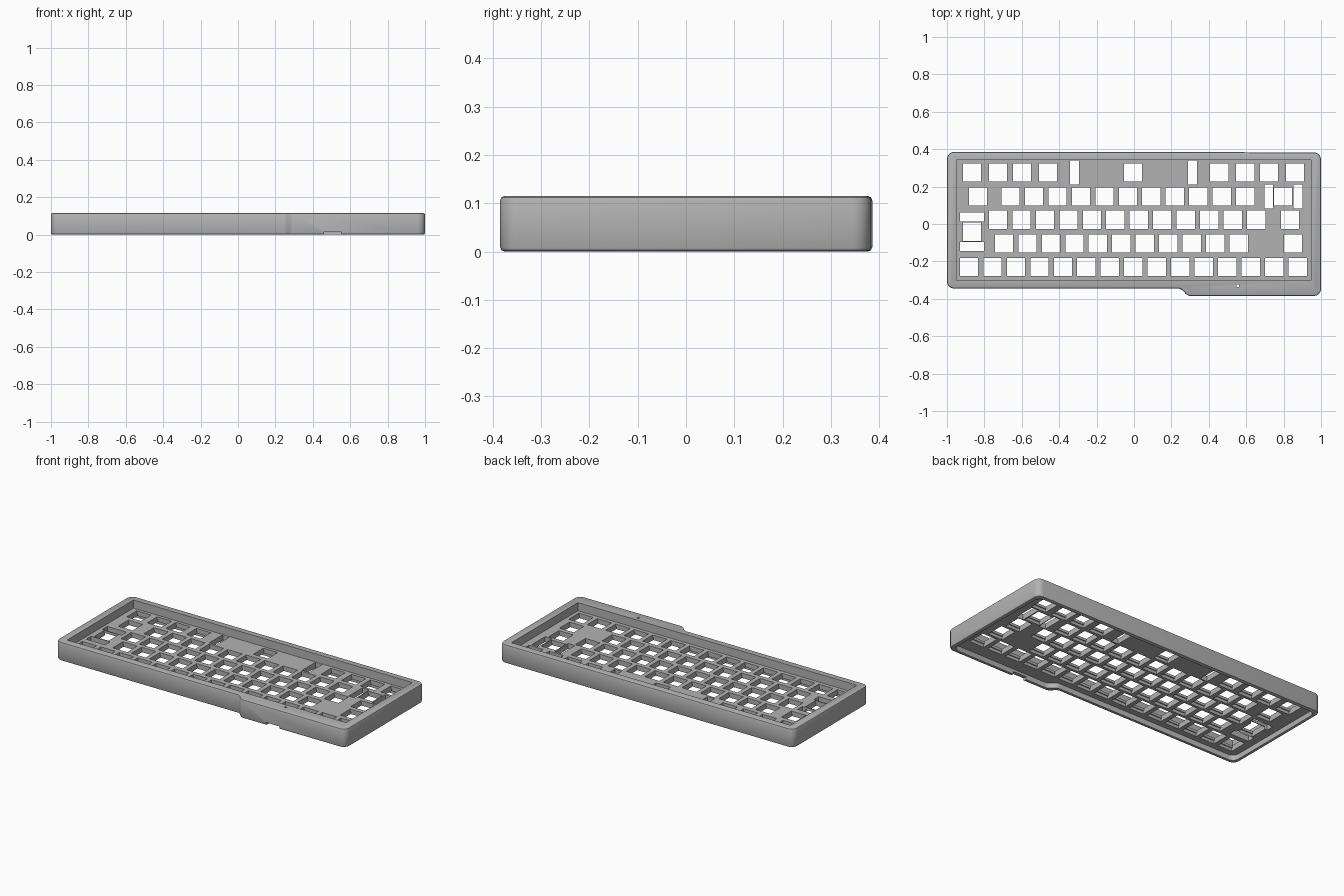
import bpy, bmesh
from mathutils import Matrix, Vector

if "Cube" in bpy.data.objects:
    bpy.data.objects.remove(bpy.data.objects["Cube"], do_unlink=True)

HEIGHT, PLATE_TOP, PLATE_BOTTOM = 0.115, 0.065, 0.032
KEY, PITCH = 0.098, 0.1255

grey = bpy.data.materials.new("case grey")
grey.use_nodes = True
colour = (0.45, 0.45, 0.45, 1)
grey.diffuse_color = colour
grey.node_tree.nodes["Principled BSDF"].inputs["Base Color"].default_value = colour


def make_object(name, bm):
    bmesh.ops.recalc_face_normals(bm, faces=bm.faces)
    mesh = bpy.data.meshes.new(name)
    bm.to_mesh(mesh)
    bm.free()
    mesh.materials.append(grey)
    obj = bpy.data.objects.new(name, mesh)
    bpy.context.collection.objects.link(obj)
    return obj


def case_prism(name, inset, z0, z1, chamfer=0):
    """Case outline with a stepped front edge, extruded from z0 to z1."""
    i = inset
    outline = [(-1 + i, 0.386 - i), (-1 + i, -0.345 + i), (0.25 + i, -0.345 + i),
               (0.288 + i, -0.385 + i), (1 - i, -0.385 + i), (1 - i, 0.383 - i)]
    bm = bmesh.new()
    base = bm.faces.new([bm.verts.new((x, y, z0)) for x, y in outline])
    up = bmesh.ops.extrude_face_region(bm, geom=[base])["geom"]
    bmesh.ops.translate(bm, vec=(0, 0, z1 - z0),
                        verts=[v for v in up if isinstance(v, bmesh.types.BMVert)])

    def upright(outer):
        return [e for e in bm.edges
                if abs(e.verts[0].co.z - e.verts[1].co.z) > 0.01
                and (abs(e.verts[0].co.x) > 0.9) == outer]
    # rounded corners, then the softer step in the front edge
    for outer, size in ((True, 0.038), (False, 0.015)):
        bmesh.ops.bevel(bm, geom=upright(outer), offset=size, segments=4,
                        profile=0.5, affect='EDGES')
    if chamfer:
        rims = [e for e in bm.edges if abs(e.verts[0].co.z - e.verts[1].co.z) < 1e-5]
        bmesh.ops.bevel(bm, geom=rims, offset=chamfer, segments=2,
                        profile=0.5, affect='EDGES')
    return make_object(name, bm)


def boxes(name, items, z0, z1):
    """Boxes given as (x, y, width, depth), all between z0 and z1."""
    bm = bmesh.new()
    for x, y, w, d in items:
        bmesh.ops.create_cube(bm, size=1, matrix=Matrix.Translation((x, y, (z0 + z1) / 2))
                              @ Matrix.Diagonal(Vector((w, d, z1 - z0, 1))))
    return make_object(name, bm)


def cut(target, cutter):
    cutter.hide_render = True
    mod = target.modifiers.new("cut", 'BOOLEAN')
    mod.operation = 'DIFFERENCE'
    mod.solver = 'EXACT'
    mod.object = cutter
    bpy.context.view_layer.objects.active = target
    bpy.ops.object.modifier_apply(modifier=mod.name)
    bpy.data.objects.remove(cutter, do_unlink=True)


# Key rows: y, start of the evenly spaced run, count, and other key positions
rows = [(0.275, 0, 0, (-0.866, -0.727, -0.599, -0.46, -0.005, 0.455, 0.594, 0.722, 0.861)),
        (0.147, -0.66, 11, (-0.834, 0.797)),
        (0.022, -0.727, 12, (0.834,)),
        (-0.104, -0.695, 11, (0.85,)),
        (-0.23, -0.882, 15, ())]
keys = [(-0.866, -0.041, KEY, KEY)]
for y, start, count, others in rows:
    for x in [start + PITCH * k for k in range(count)] + list(others):
        keys.append((x, y, KEY, KEY))

# Stabiliser slots beside the wide keys
slots = [(x, 0.275, 0.047, 0.13) for x in (-0.318, 0.313)]
slots += [(x, 0.147, 0.047, 0.13) for x in (0.72, 0.877)]
slots += [(-0.866, y, 0.13, 0.047) for y in (0.037, -0.121)]

# Case: top recess, hollow underside, cable notch and indicator hole
case = case_prism("keyboard_case", 0, 0, HEIGHT, chamfer=0.009)
cut(case, boxes("recess", [(-0.002, 0.02, 1.896, 0.644)], PLATE_TOP, 0.2))
cut(case, case_prism("hollow", 0.022, -0.1, PLATE_BOTTOM))
cut(case, boxes("cable_notch", [(0.505, -0.38, 0.09, 0.08)], -0.05, 0.017))
cut(case, boxes("indicator_hole", [(0.555, -0.33, 0.012, 0.012)], 0.02, 0.2))

# Key openings, with wider clip pockets underneath
cut(case, boxes("openings", keys + slots, -0.1, 0.2))
cut(case, boxes("clip_pockets", [(x, y, w, d + 0.012) for x, y, w, d in keys], -0.1, 0.05))

bpy.ops.object.select_all(action='DESELECT')
case.select_set(True)
bpy.context.view_layer.objects.active = case
bpy.ops.object.shade_smooth_by_angle(angle=0.6)
